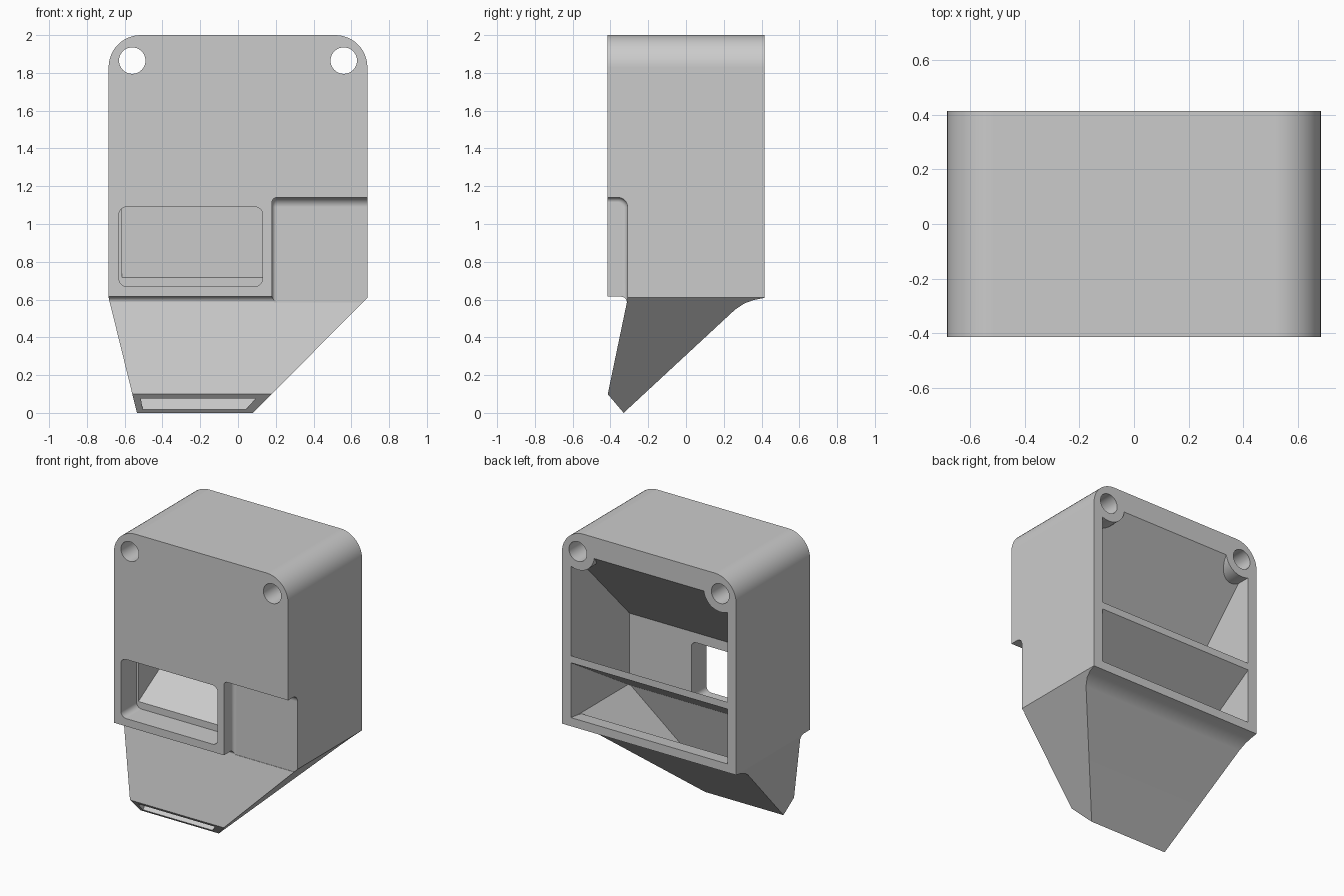
import bpy, bmesh, math
from mathutils import Vector

cube = bpy.data.objects.get("Cube")
if cube:
    bpy.data.objects.remove(cube, do_unlink=True)

grey = bpy.data.materials.new("plain grey")
grey.use_nodes = True
grey.diffuse_color = (0.6, 0.6, 0.6, 1)
grey.node_tree.nodes["Principled BSDF"].inputs["Base Color"].default_value = (0.6, 0.6, 0.6, 1)


def arc(cx, cy, r, start, end, n=12):
    """Points along a circular arc, in degrees."""
    angles = [math.radians(start + (end - start) * i / n) for i in range(n + 1)]
    return [(cx + r * math.cos(a), cy + r * math.sin(a)) for a in angles]


def prism(name, outline, axis, lo, hi, round_end=None):
    """Extrude an outline: axis 'y' takes (x, z) points, axis 'x' takes (y, z) points."""
    bm = bmesh.new()
    place = (lambda p: (p[0], lo, p[1])) if axis == "y" else (lambda p: (lo, p[0], p[1]))
    face = bm.faces.new([bm.verts.new(place(p)) for p in outline])
    shift = Vector((0, hi - lo, 0)) if axis == "y" else Vector((hi - lo, 0, 0))
    new = bmesh.ops.extrude_face_region(bm, geom=[face], use_keep_orig=True)["geom"]
    bmesh.ops.translate(bm, vec=shift, verts=[v for v in new if isinstance(v, bmesh.types.BMVert)])
    bmesh.ops.recalc_face_normals(bm, faces=bm.faces)
    if round_end:
        edges = [e for e in bm.edges if round_end(*[v.co for v in e.verts])]
        bmesh.ops.bevel(bm, geom=edges, offset=0.025, segments=5, profile=0.5, affect="EDGES")
        bmesh.ops.recalc_face_normals(bm, faces=bm.faces)
    mesh = bpy.data.meshes.new(name)
    bm.to_mesh(mesh)
    bm.free()
    mesh.materials.append(grey)
    obj = bpy.data.objects.new(name, mesh)
    bpy.context.collection.objects.link(obj)
    return obj


def combine(target, tool, operation="DIFFERENCE"):
    """Apply a boolean and discard the tool."""
    mod = target.modifiers.new("cut", "BOOLEAN")
    mod.operation, mod.solver, mod.object = operation, "EXACT", tool
    bpy.context.view_layer.objects.active = target
    bpy.ops.object.modifier_apply(modifier=mod.name)
    bpy.data.objects.remove(tool, do_unlink=True)


# Whole silhouette: rounded top, tapering hopper below
W, D = 0.685, 0.415
body = prism("duct_housing",
             [(-W, 0.61), (-0.535, 0), (0.08, 0), (W, 0.61)]
             + arc(W - 0.17, 1.83, 0.17, 0, 90) + arc(-W + 0.17, 1.83, 0.17, 90, 180),
             "y", -D, D)

# Underside: curved into the back slope, with the slanted nozzle tip
combine(body, prism("underside_cutter",
        [(0.6, 0.61), (0.42, 0.61), (0.36, 0.598), (0.31, 0.58), (0.26, 0.547), (-0.33, 0),
         (-0.415, 0.1), (-0.5, 0.2), (-0.6, -0.2), (0.6, -0.2)], "x", -1, 1))

# Hopper front, set back below the raised panel
combine(body, prism("hopper_front_cutter",
        [(-0.6, 0.615)] + arc(-0.343, 0.585, 0.03, 90, 0, 6)
        + [(-0.414, 0.1), (-0.48, -0.21), (-0.6, -0.21)], "x", -1, 1))


# Step at the lower left of the front, with filleted inner edges
def step_edge(a, b):
    on_end = abs(a.x - 0.18) < 1e-4 and abs(b.x - 0.18) < 1e-4
    outer = (a.y < -0.55 and b.y < -0.55) or (a.z < 0.59 and b.z < 0.59)
    return on_end and not outer


combine(body, prism("step_cutter",
        [(-0.6, 1.14)] + arc(-0.36, 1.09, 0.05, 90, 0, 8) + [(-0.31, 0.585), (-0.6, 0.585)],
        "x", 0.18, 1, step_edge))

# Upper chamber, funnelling to the window, keeping the screw bosses solid
screws = [(side * 0.56, 1.865) for side in (-1, 1)]
upper = prism("upper_chamber",
              [(0.6, 1.85), (0.415, 1.85), (-0.245, 1.16), (-0.245, 0.715),
               (0.415, 1.11), (0.6, 1.11)], "x", -0.615, 0.615)
for x, z in screws:
    combine(upper, prism("boss", arc(x, z, 0.13, 0, 360, 48)[:-1], "y", -1, 1))
combine(body, upper)

# Lower chamber, funnelling to the nozzle slot
lower = prism("lower_chamber",
              [(0.6, 1.06), (0.415, 1.06), (-0.245, 0.65), (-0.395, 0.077), (-0.455, 0.026),
               (-0.405, -0.033), (-0.345, 0.018), (0.3, 0.655), (0.415, 0.67), (0.6, 0.67)],
              "x", -1, 1)
combine(lower, prism("lower_taper",
        [(-0.615, 1.5), (-0.615, 0.66), (-0.484, -0.1), (-0.064, -0.1), (0.615, 0.66), (0.615, 1.5)],
        "y", -1, 1), "INTERSECT")
combine(body, lower)

# Window through the raised panel
corners = [(0.09, 1.05, 0), (-0.59, 1.05, 90), (-0.59, 0.71, 180), (0.09, 0.71, 270)]
window = [p for x, z, a in corners for p in arc(x, z, 0.04, a, a + 90, 8)]
combine(body, prism("window_cutter", window, "y", -0.6, -0.24))

# Screw holes
for x, z in screws:
    combine(body, prism("screw_hole", arc(x, z, 0.07, 0, 360, 40)[:-1], "y", -1, 1))

# Smooth fillets, crisp edges
bpy.context.view_layer.update()
bpy.context.view_layer.objects.active = body
body.select_set(True)
bpy.ops.object.shade_smooth_by_angle(angle=math.radians(25))
weighted = body.modifiers.new("even_normals", "WEIGHTED_NORMAL")
weighted.keep_sharp = True
